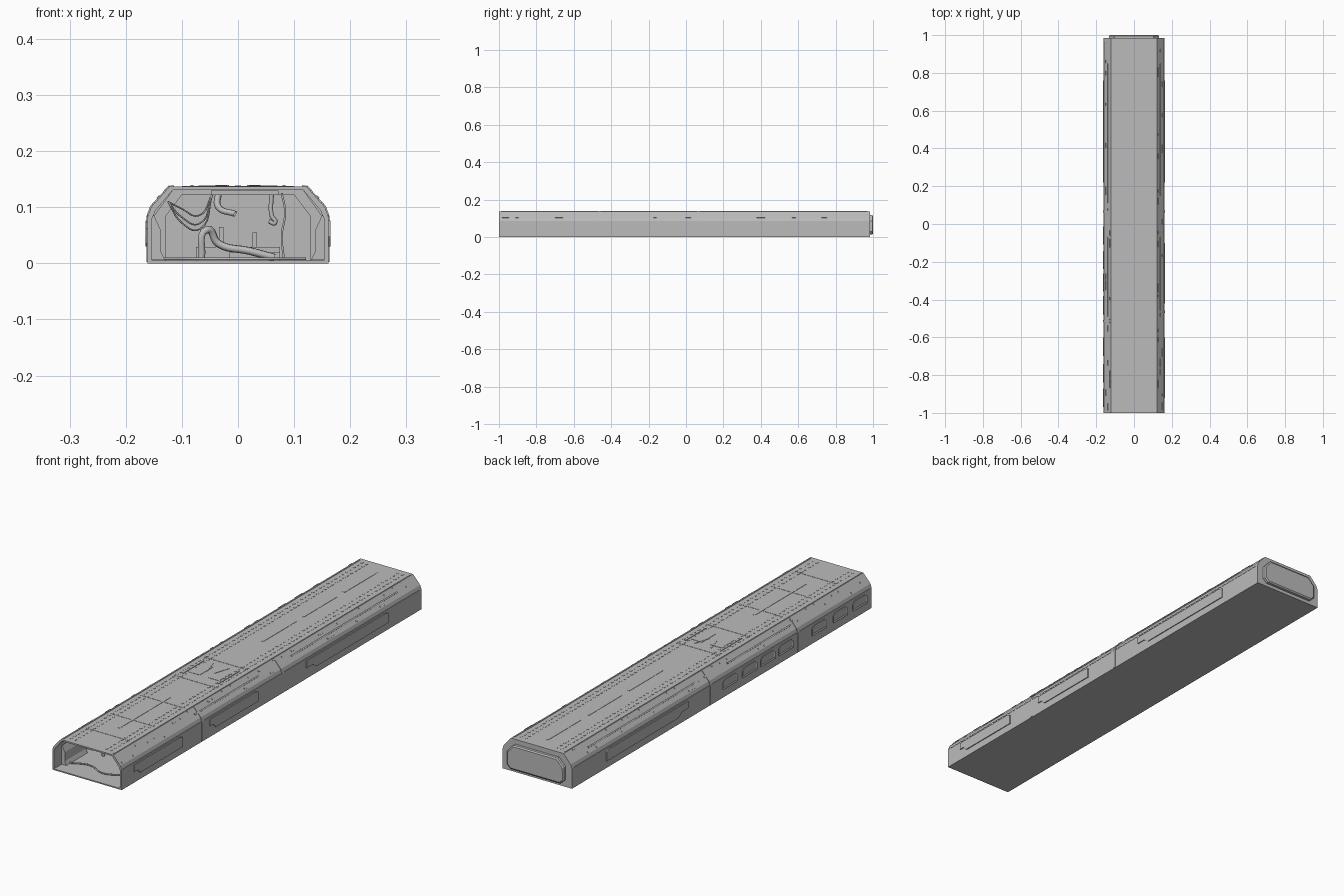
import bpy, bmesh, math, random
from mathutils import Vector, Matrix

random.seed(4)
cube = bpy.data.objects.get("Cube")
if cube:
    bpy.data.objects.remove(cube)

grey = bpy.data.materials.new("hull grey")
grey.use_nodes = True
GREY = (0.5, 0.5, 0.5, 1)
grey.diffuse_color = GREY
grey.node_tree.nodes["Principled BSDF"].inputs["Base Color"].default_value = GREY


def finish(name, bm):
    bmesh.ops.recalc_face_normals(bm, faces=bm.faces)
    mesh = bpy.data.meshes.new(name)
    bm.to_mesh(mesh)
    bm.free()
    mesh.materials.append(grey)
    obj = bpy.data.objects.new(name, mesh)
    bpy.context.collection.objects.link(obj)
    return obj


def add_box(bm, centre, size, matrix=None):
    m = Matrix.Translation(centre) @ (matrix or Matrix()) @ Matrix.Diagonal((*size, 1))
    bmesh.ops.create_cube(bm, size=1, matrix=m)


def boxes(name, items):
    bm = bmesh.new()
    for item in items:
        add_box(bm, *item)
    return finish(name, bm)


def add_prism(bm, points, offset):
    """Closed prism from a flat outline moved along offset."""
    a = [bm.verts.new(p) for p in points]
    b = [bm.verts.new(Vector(p) + Vector(offset)) for p in points]
    bm.faces.new(a)
    bm.faces.new(b)
    for i in range(len(a)):
        j = (i + 1) % len(a)
        bm.faces.new((a[i], a[j], b[j], b[i]))


def mirrored(half):
    return half + [(-x, z) for x, z in reversed(half)]


def cable(name, points, radius):
    curve = bpy.data.curves.new(name, "CURVE")
    curve.dimensions = "3D"
    curve.bevel_depth = radius
    curve.bevel_resolution = 1
    curve.resolution_u = 6
    spline = curve.splines.new("BEZIER")
    spline.bezier_points.add(len(points) - 1)
    for bp, p in zip(spline.bezier_points, points):
        bp.co = p
        bp.handle_left_type = bp.handle_right_type = "AUTO"
    curve.materials.append(grey)
    bpy.context.collection.objects.link(bpy.data.objects.new(name, curve))


# Hull: faceted shell, open at the front, closed by a bulkhead inside
OUTER = mirrored([(0.161, 0), (0.161, 0.083), (0.155, 0.1), (0.122, 0.137)])
INNER = mirrored([(0.153, 0.005), (0.153, 0.08), (0.147, 0.094), (0.116, 0.131)])
FRONT, BACK, DEEP = -1.0, 0.985, -0.4
bm = bmesh.new()
loops = [[bm.verts.new((x, y, z)) for x, z in prof]
         for prof, y in ((OUTER, BACK), (OUTER, FRONT), (INNER, FRONT), (INNER, DEEP))]
for a, b in zip(loops, loops[1:]):
    for i in range(len(a)):
        j = (i + 1) % len(a)
        bm.faces.new((a[i], a[j], b[j], b[i]))
bm.faces.new(loops[0])
bm.faces.new(loops[-1])
finish("hull", bm)

# Back hatch: octagonal plate with a raised rim
bm = bmesh.new()
hatch = mirrored([(0.115, 0.014), (0.132, 0.03), (0.132, 0.085), (0.102, 0.117)])
add_prism(bm, [(x, BACK, z) for x, z in hatch], (0, 0.011, 0))
cap = [f for f in bm.faces if all(v.co.y > BACK + 0.005 for v in f.verts)]
bmesh.ops.recalc_face_normals(bm, faces=bm.faces)
bmesh.ops.inset_region(bm, faces=cap, thickness=0.006, depth=0.004)
finish("back_hatch", bm)

# Side armour panels with a stepped lower edge
def side_panel(bm, side, y0, y1):
    step = (y1 - y0) * 0.12
    outline = [(y0, 0.076), (y0, 0.047), (y0 + step * 0.6, 0.047), (y0 + step, 0.03),
               (y1, 0.03), (y1, 0.07), (y1 - 0.02, 0.076)]
    add_prism(bm, [(side * 0.159, y, z) for y, z in outline], (side * 0.006, 0, 0))

bm = bmesh.new()
for y0, y1 in ((-0.92, -0.6), (-0.42, -0.1), (0.22, 0.76)):
    side_panel(bm, 1, y0, y1)
finish("left_side_panels", bm)
bm = bmesh.new()
side_panel(bm, -1, 0.22, 0.76)
finish("right_side_panel", bm)

# Row of framed windows along the right flank
bm = bmesh.new()
for y in (-0.06, -0.19, -0.31, -0.43, -0.65, -0.79, -0.92):
    w, x = 0.048, -0.159
    rim = [(-w, 0.035), (w, 0.035), (w, 0.062), (w - 0.014, 0.074), (-w + 0.014, 0.074), (-w, 0.062)]
    before = set(bm.faces)
    add_prism(bm, [(x, y + a, z) for a, z in rim], (-0.005, 0, 0))
    new = [f for f in bm.faces if f not in before]
    bmesh.ops.recalc_face_normals(bm, faces=new)
    pane = [f for f in new if all(v.co.x < -0.162 for v in f.verts)]
    bmesh.ops.inset_region(bm, faces=pane, thickness=0.006, depth=-0.003)
finish("right_windows", bm)

# Ribs wrapping the flanks where hull sections meet
bm = bmesh.new()
for side, ys in ((1, (-0.47, 0.06)), (-1, (-0.52, 0.06))):
    rib = [(0.155, 0.002), (0.163, 0.002), (0.163, 0.084), (0.157, 0.101), (0.123, 0.139), (0.118, 0.135)]
    for y in ys:
        add_prism(bm, [(side * x, y, z) for x, z in rib], (0, 0.012, 0))
finish("section_ribs", bm)

# Long rails at the roof edges and shoulder lines
boxes("edge_rails", [((s * 0.117, -0.01, 0.1375), (0.006, 1.96, 0.003)) for s in (1, -1)]
      + [((s * 0.16, -0.01, 0.084), (0.004, 1.96, 0.003)) for s in (1, -1)])

# Small greebles on the sloped shoulders
items = []
for s in (1, -1):
    tilt = Matrix.Rotation(s * math.radians(48.3), 4, "Y")
    for k in range(34):
        y = -0.96 + k * 0.057 + random.uniform(-0.01, 0.01)
        t = random.choice((0.15, 0.45, 0.75, 0.9))
        centre = (s * (0.155 - 0.033 * t), y, 0.1 + 0.037 * t)
        items.append((centre, (0.006, random.uniform(0.012, 0.05), 0.005), tilt))
boxes("shoulder_fittings", items)
boxes("shoulder_pipes", [((s * 0.141, y, 0.117), (0.006, length, 0.006),
                          Matrix.Rotation(s * math.radians(48.3), 4, "Y"))
                         for s in (1, -1) for y, length in ((-0.28, 0.42), (0.5, 0.7))])

# Roof: rows of rivets, centre strips, plates
TOP = 0.1372
boxes("roof_rivets", [((s * x, -0.97 + k * 0.025, TOP), (0.006, 0.01, 0.0016))
                      for s in (1, -1) for x in (0.072, 0.094) for k in range(78)])
boxes("roof_strips", [((0, y, TOP), (0.01, length, 0.002))
                      for y, length in ((-0.62, 0.34), (0.27, 0.22), (0.54, 0.22), (0.81, 0.22))])
boxes("roof_seams", [((0, y, TOP), (0.2, 0.004, 0.0016)) for y in (-0.86, -0.7, -0.5, -0.28, -0.08)])
boxes("roof_plates", [((s * 0.045, -0.18, TOP), (0.05, 0.09, 0.002)) for s in (1, -1)]
      + [((s * 0.082, -0.18, TOP), (0.005, 0.14, 0.004)) for s in (1, -1)]
      + [((s * 0.028, -0.145, TOP + 0.001), (0.004, 0.07, 0.002),
          Matrix.Rotation(s * -0.3, 4, "Z")) for s in (1, -1)])

# Round roof hatch ring
bm = bmesh.new()
bmesh.ops.create_circle(bm, segments=32, radius=0.045, cap_ends=True,
                        matrix=Matrix.Translation((0.005, -0.365, TOP)))
ring = bmesh.ops.inset_region(bm, faces=bm.faces[:], thickness=0.004)["faces"]
up = bmesh.ops.extrude_face_region(bm, geom=ring)["geom"]
bmesh.ops.translate(bm, vec=(0, 0, 0.0015), verts=[v for v in up if isinstance(v, bmesh.types.BMVert)])
finish("roof_hatch_ring", bm)

# Interior: wall consoles, frames and a ceiling rail
bm = bmesh.new()
for s in (1, -1):
    console = [(0.153, 0.006), (0.13, 0.006), (0.138, 0.022), (0.138, 0.06), (0.15, 0.086), (0.153, 0.08)]
    for k in range(3):
        add_prism(bm, [(s * x, -0.95 + k * 0.18, z) for x, z in console], (0, 0.14, 0))
finish("wall_consoles", bm)
bm = bmesh.new()
frame = mirrored([(0.128, 0.005), (0.128, 0.085), (0.1, 0.122)])
for s in (1, -1):
    half = [(0.153, 0.005), (0.153, 0.08), (0.116, 0.131), (0, 0.131),
            (0, 0.122), (0.1, 0.122), (0.128, 0.085), (0.128, 0.005)]
    for y in (-0.78, -0.6, -0.43):
        add_prism(bm, [(s * x, y, z) for x, z in half], (0, 0.02, 0))
finish("inner_frames", bm)
boxes("ceiling_rail", [((0.012, -0.7, 0.126), (0.12, 0.5, 0.008))])
boxes("floor_crates", [((0, -0.55, 0.017), (0.15, 0.2, 0.024)), ((0.03, -0.72, 0.012), (0.09, 0.08, 0.014)),
                       ((-0.03, -0.56, 0.045), (0.008, 0.01, 0.04)), ((0.03, -0.6, 0.04), (0.008, 0.01, 0.03))])

# Collapsed jointed arm, hanging hook and loose cables
cable("broken_arm", [(-0.065, -0.8, 0.008), (-0.055, -0.8, 0.06), (-0.035, -0.79, 0.035), (0.02, -0.8, 0.022),
                     (0.065, -0.8, 0.01)], 0.007)
cable("ceiling_arm", [(-0.035, -0.75, 0.125), (-0.035, -0.76, 0.1), (-0.005, -0.77, 0.088)], 0.006)
cable("hook", [(0.06, -0.8, 0.125), (0.06, -0.8, 0.085), (0.066, -0.8, 0.072), (0.055, -0.8, 0.075)], 0.004)
for k, sag in enumerate((0.06, 0.07, 0.085)):
    cable(f"loose_cable_{k + 1}", [(-0.125, -0.85, 0.11), (-0.1, -0.84, sag + 0.012), (-0.07, -0.83, sag),
                                   (-0.045, -0.82, 0.125)], 0.0015)
cable("wall_cable", [(0.078, -0.82, 0.125), (0.084, -0.82, 0.09), (0.078, -0.82, 0.05), (0.082, -0.82, 0.006)], 0.002)
cable("floor_cable", [(-0.14, -0.93, 0.008), (-0.06, -0.9, 0.008), (0.03, -0.93, 0.008), (0.12, -0.88, 0.008)], 0.003)
